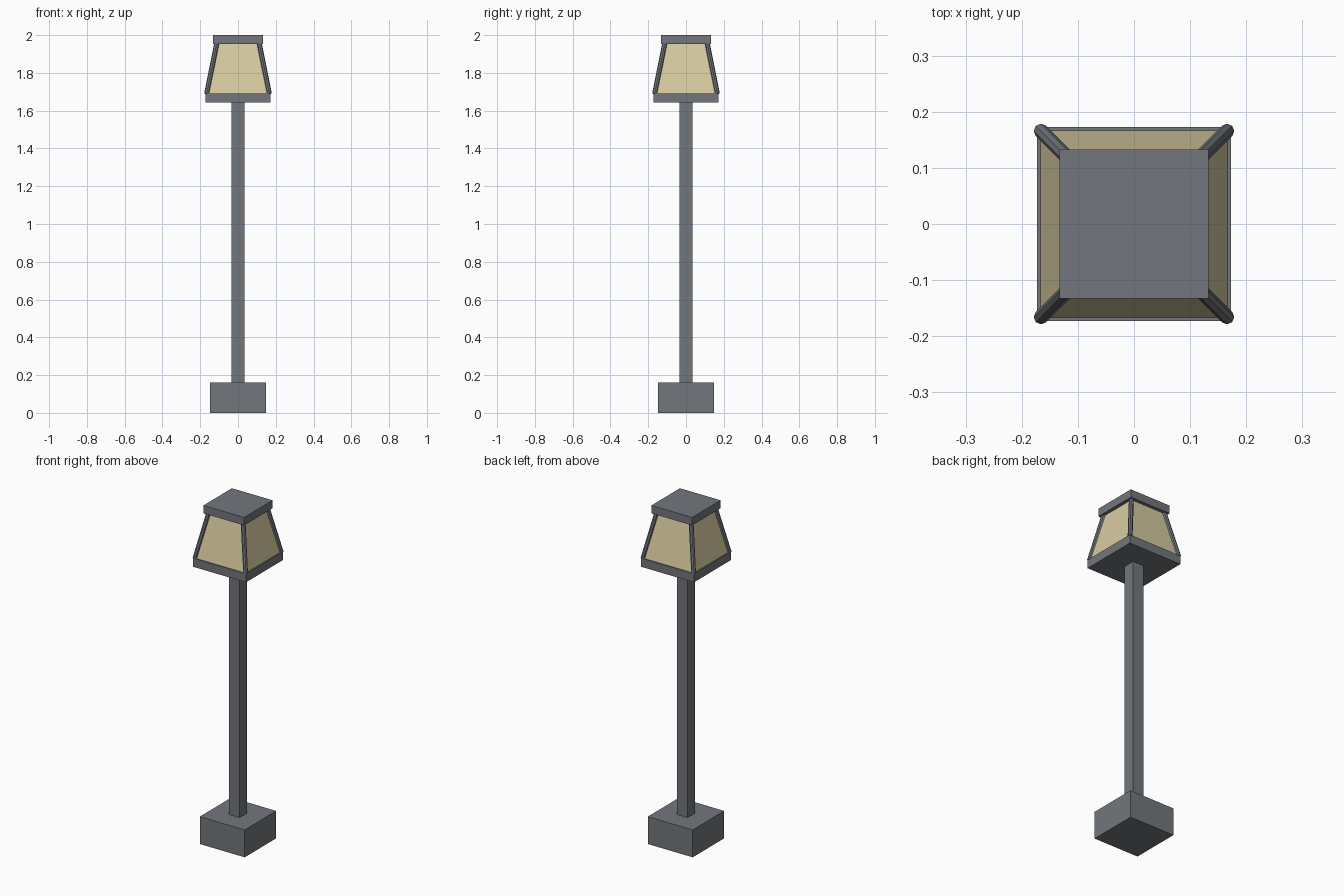
import bpy
import bmesh
from mathutils import Vector

cube = bpy.data.objects.get("Cube")
if cube:
    bpy.data.objects.remove(cube, do_unlink=True)


def material(name, rgb):
    m = bpy.data.materials.new(name)
    m.use_nodes = True
    m.diffuse_color = (*rgb, 1)
    m.node_tree.nodes["Principled BSDF"].inputs["Base Color"].default_value = (*rgb, 1)
    return m


metal = material("grey_metal", (0.17, 0.183, 0.2))
glass = material("warm_glass", (0.68, 0.6, 0.36))


def finish(name, bm, mat):
    mesh = bpy.data.meshes.new(name)
    bm.to_mesh(bm and mesh)
    bm.free()
    mesh.materials.append(mat)
    obj = bpy.data.objects.new(name, mesh)
    bpy.context.collection.objects.link(obj)
    return obj


def square_block(name, z0, z1, bottom, top, mat):
    """Square block or frustum, given half widths at its two ends."""
    bm = bmesh.new()
    bmesh.ops.create_cube(bm, size=2)
    for v in bm.verts:
        half, z = (top, z1) if v.co.z > 0 else (bottom, z0)
        v.co = (v.co.x * half, v.co.y * half, z)
    return finish(name, bm, mat)


def bar(name, start, end, radius):
    """Eight-sided rod between two points."""
    axis = end - start
    bm = bmesh.new()
    bmesh.ops.create_cone(bm, cap_ends=True, segments=8, radius1=radius,
                          radius2=radius, depth=axis.length)
    obj = finish(name, bm, metal)
    obj.location = (start + end) / 2
    obj.rotation_mode = 'QUATERNION'
    obj.rotation_quaternion = axis.to_track_quat('Z', 'Y')
    return obj


# Post and footing
square_block("base", 0, 0.162, 0.147, 0.147, metal)
square_block("pole", 0.162, 1.642, 0.035, 0.035, metal)

# Lantern
square_block("lantern_tray", 1.642, 1.693, 0.173, 0.173, metal)
square_block("lantern_glass", 1.693, 1.953, 0.167, 0.113, glass)
square_block("lantern_cap", 1.953, 2.0, 0.133, 0.133, metal)

# Corner bars
for side, sx in (("left", 1), ("right", -1)):
    for end, sy in (("front", -1), ("back", 1)):
        bar(f"corner_bar_{end}_{side}",
            Vector((sx * 0.166, sy * 0.166, 1.69)),
            Vector((sx * 0.112, sy * 0.112, 1.96)), 0.013)
